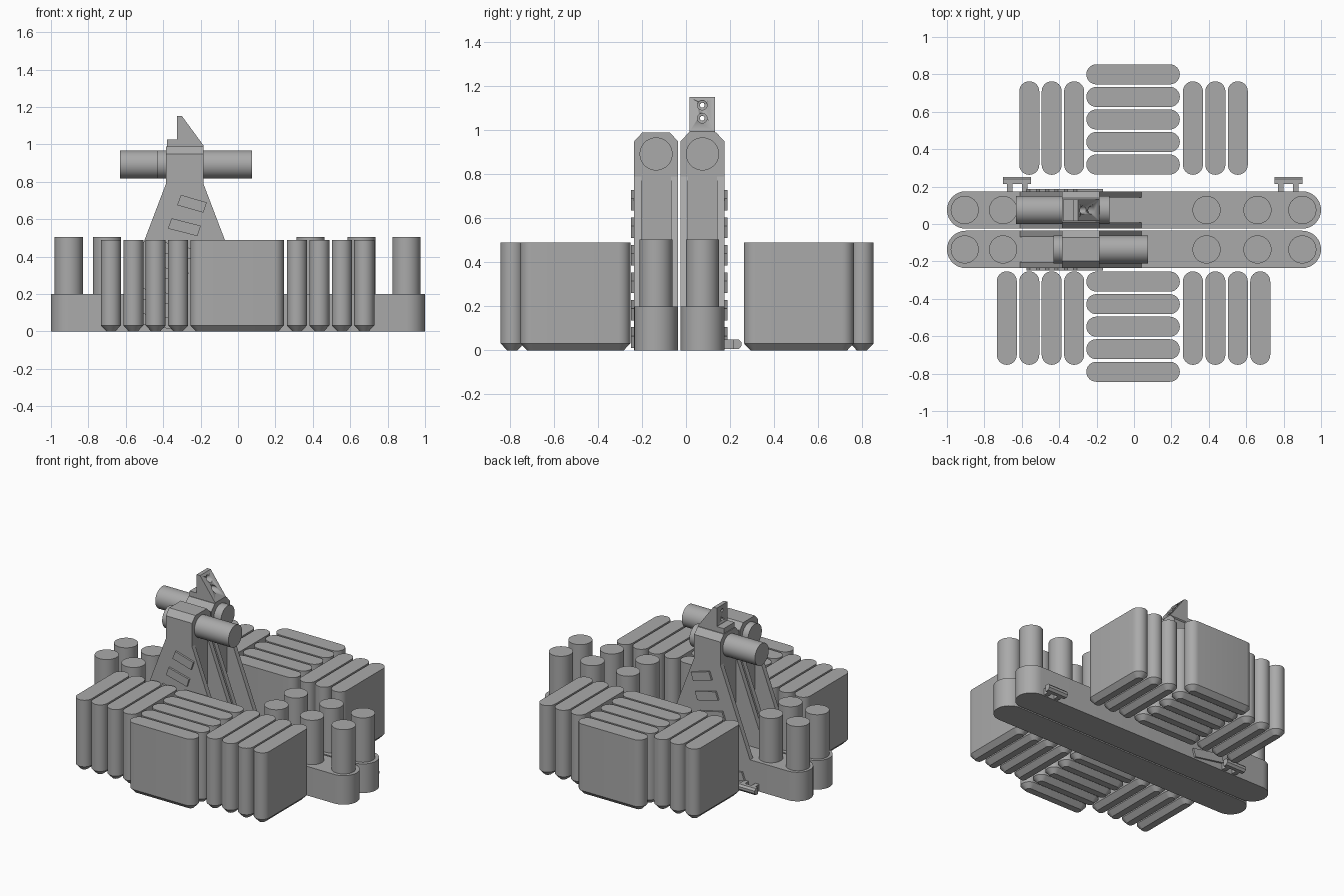
import bpy, bmesh, math
from mathutils import Matrix, Vector

if "Cube" in bpy.data.objects:
    bpy.data.objects.remove(bpy.data.objects["Cube"])

grey = bpy.data.materials.new("grey")
grey.diffuse_color = (0.4, 0.4, 0.4, 1)
grey.use_nodes = True
grey.node_tree.nodes["Principled BSDF"].inputs["Base Color"].default_value = grey.diffuse_color


def loft(name, rings, angle=30):
    """Closed solid through a list of equal-length rings of points."""
    bm = bmesh.new()
    loops = [[bm.verts.new(p) for p in ring] for ring in rings]
    n = len(loops[0])
    for a, b in zip(loops, loops[1:]):
        for i in range(n):
            j = (i + 1) % n
            bm.faces.new((a[i], a[j], b[j], b[i]))
    bm.faces.new(loops[0][::-1])
    bm.faces.new(loops[-1])
    bmesh.ops.recalc_face_normals(bm, faces=bm.faces)
    mesh = bpy.data.meshes.new(name)
    bm.to_mesh(mesh)
    bm.free()
    mesh.materials.append(grey)
    ob = bpy.data.objects.new(name, mesh)
    bpy.context.collection.objects.link(ob)
    bpy.ops.object.select_all(action='DESELECT')
    ob.select_set(True)
    bpy.context.view_layer.objects.active = ob
    bpy.ops.object.shade_smooth_by_angle(angle=math.radians(angle))
    return ob


def stadium(name, cx, cy, length, width, levels, along_y=False):
    """Round-ended slab; levels are (z, inset) pairs."""
    half = (length - width) / 2
    rings = []
    for z, inset in levels:
        r, ring = width / 2 - inset, []
        for side in (1, -1):
            for k in range(17):
                a = -math.pi / 2 + math.pi * k / 16
                u, v = side * (half + r * math.cos(a)), side * r * math.sin(a)
                ring.append((cx - v, cy + u, z) if along_y else (cx + u, cy + v, z))
        rings.append(ring)
    return loft(name, rings)


def cylinder(name, start, end, r, n=40):
    s, e = Vector(start), Vector(end)
    q = (e - s).to_track_quat('Z', 'Y')
    circle = [q @ Vector((r * math.cos(2 * math.pi * i / n), r * math.sin(2 * math.pi * i / n), 0))
              for i in range(n)]
    return loft(name, [[s + p for p in circle], [e + p for p in circle]])


def slab_y(name, profile, y0, y1):
    """Extrude an (x, z) profile along y."""
    return loft(name, [[(x, y, z) for x, z in profile] for y in (y0, y1)])


def slab_x(name, profile, x0, x1):
    """Extrude a (y, z) profile along x."""
    return loft(name, [[(x, y, z) for y, z in profile] for x in (x0, x1)])


# Packs of upright pouches with bevelled bottoms
POUCH = [(0, 0.03), (0.032, 0), (0.49, 0)]
for i in range(5):
    stadium("front_centre_pouch", -0.005, -0.308 - 0.1205 * i, 0.5, 0.107, POUCH)
    stadium("back_centre_pouch", -0.005, 0.318 + 0.1205 * i, 0.5, 0.107, POUCH)
for i in range(4):
    for x in (-0.32 - 0.12 * i, 0.315 + 0.12 * i):
        stadium("front_side_pouch", x, -0.503, 0.5, 0.107, POUCH, True)
        if i < 3:
            stadium("back_side_pouch", x, 0.513, 0.5, 0.107, POUCH, True)

# Two long bases, each with pegs and a tower
for cy, out, tube in ((-0.136, -1, (-0.43, 0.075)), (0.075, 1, (-0.63, -0.13))):
    stadium("base", 0, cy, 2, 0.2, [(0, 0), (0.2, 0)])
    for x in (-0.905, -0.7, 0.388, 0.66, 0.9):
        cylinder("peg", (x, cy, 0.19), (x, cy, 0.505), 0.075)

    # Flared side plates around a recessed column
    for s in (-1, 1):
        slab_y("tower_side_plate", [(-0.61, 0.2), (0.04, 0.2), (-0.185, 0.79), (-0.385, 0.79)],
               cy + s * 0.067, cy + s * 0.1)
    slab_y("tower_column", [(-0.385, 0.19), (-0.185, 0.19), (-0.185, 0.79), (-0.385, 0.79)],
           cy - 0.068, cy + 0.068)

    # Chamfered head and cross tube
    slab_x("tower_head", [(cy + a, z) for a, z in
           ((-0.1, 0.785), (0.1, 0.785), (0.1, 0.95), (0.063, 0.99), (-0.063, 0.99), (-0.1, 0.95))],
           -0.385, -0.185)
    cylinder("cross_tube", (tube[0], cy, 0.893), (tube[1], cy, 0.893), 0.075)

    # Plain raised ribs on the outer plate, leaning with its edge
    for i in range(6):
        z = 0.05 + 0.125 * i
        x = -0.575 + 0.05 * i
        w = 0.23 - 0.018 * i
        slab_y("raised_rib", [(x, z), (x + w, z - 0.04), (x + w + 0.018, z + 0.015), (x + 0.02, z + 0.055)],
               cy + out * 0.095, cy + out * 0.113)

# Fin with two stepped holes on the rear head
fin = slab_y("fin", [(-0.38, 0.985), (-0.185, 0.985), (-0.185, 0.995), (-0.3, 1.152),
                     (-0.327, 1.152), (-0.327, 1.025), (-0.38, 1.025)], 0.016, 0.132)
for z in (1.115, 1.055):
    for x0, r in ((-0.5, 0.011), (-0.305, 0.022)):
        cutter = cylinder("hole_cutter", (x0, 0.074, z), (0, 0.074, z), r, 24)
        mod = fin.modifiers.new("hole", 'BOOLEAN')
        mod.object = cutter
        mod.solver = 'EXACT'
        cutter.hide_render = True
        cutter.hide_set(True)

# Small T-shaped clips on the back of the rear base
for cx in (-0.625, 0.825):
    slab_x("clip_bar", [(0.215, 0.005), (0.24, 0.005), (0.252, 0.02), (0.252, 0.037), (0.24, 0.05), (0.215, 0.05)],
           cx - 0.075, cx + 0.075)
    for s in (-1, 1):
        slab_x("clip_stem", [(0.165, 0.005), (0.22, 0.005), (0.22, 0.05), (0.165, 0.05)],
               cx + s * 0.025, cx + s * 0.055)
